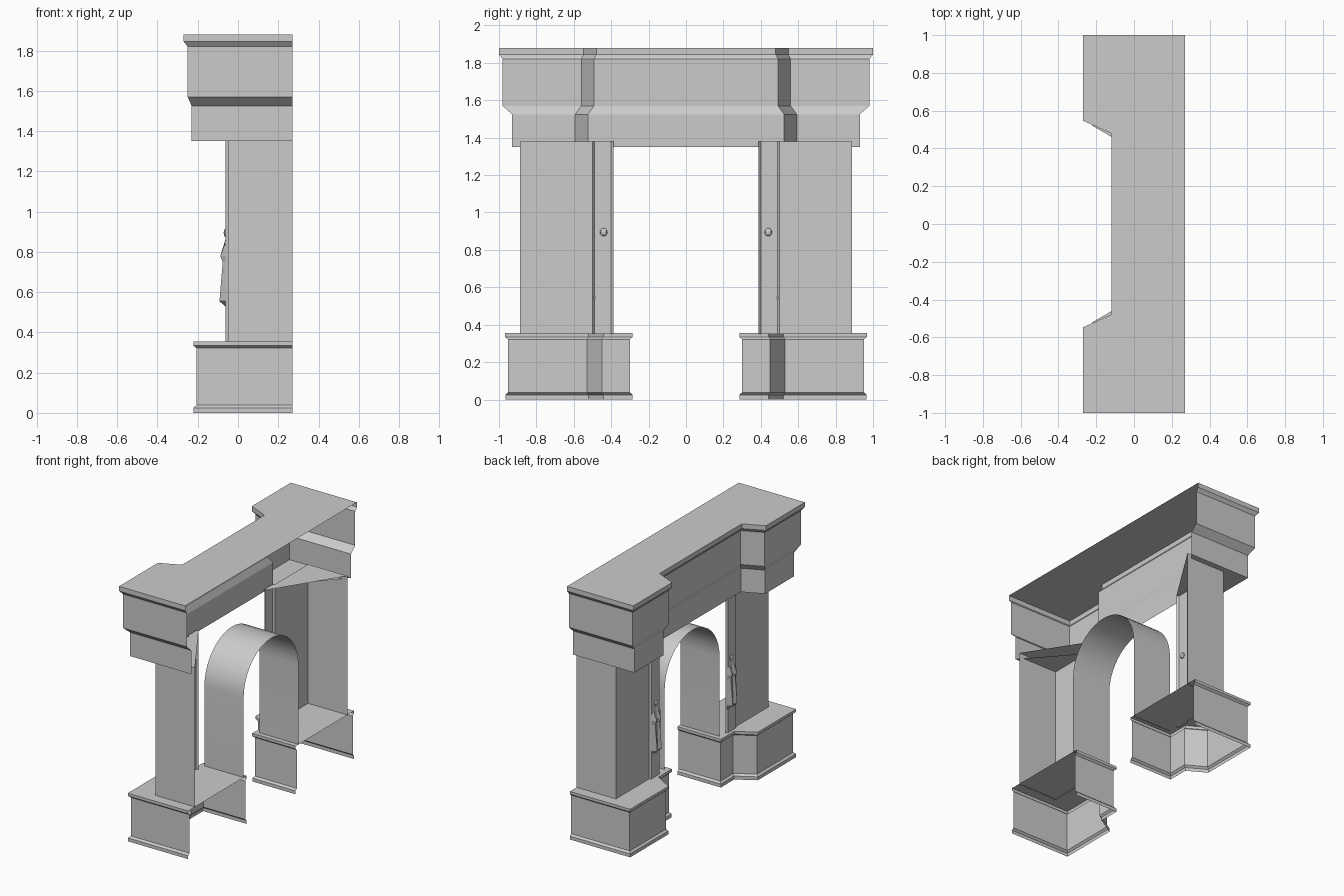
import bpy, bmesh, math
from mathutils import Vector

old = bpy.data.objects.get("Cube")
if old:
    bpy.data.objects.remove(old, do_unlink=True)

stone = bpy.data.materials.new("grey stone")
stone.use_nodes = True
stone.diffuse_color = (0.6, 0.6, 0.6, 1)
stone.node_tree.nodes["Principled BSDF"].inputs["Base Color"].default_value = (0.6, 0.6, 0.6, 1)

BACK = 0.27  # open rear plane of every shell


def finish(bm, name, mirror=False, smooth=False):
    mesh = bpy.data.meshes.new(name)
    bm.to_mesh(mesh)
    bm.free()
    mesh.materials.append(stone)
    ob = bpy.data.objects.new(name, mesh)
    bpy.context.collection.objects.link(ob)
    if mirror:
        mod = ob.modifiers.new("Mirror", 'MIRROR')
        mod.use_axis = (False, True, False)
        mod.use_mirror_merge = False
    if smooth:
        for p in mesh.polygons:
            p.use_smooth = True
    return ob


def mitres(path):
    """Outward mitred direction at each point of an open plan path."""
    pts = [Vector(p) for p in path]
    normals = []
    for a, b in zip(pts, pts[1:]):
        d = (b - a).normalized()
        normals.append(Vector((-d.y, d.x)))
    result = []
    for i in range(len(pts)):
        n0 = normals[max(i - 1, 0)]
        n1 = normals[min(i, len(normals) - 1)]
        result.append((n0 + n1) / (1 + n0.dot(n1)))
    return pts, result


def grid_faces(bm, rows):
    for low, high in zip(rows, rows[1:]):
        for i in range(len(low) - 1):
            bm.faces.new((low[i], high[i], high[i + 1], low[i + 1]))


def moulded_shell(path, profile):
    """Sweep a profile of (x offset, y offset, z) round a plan and cap its top."""
    pts, dirs = mitres(path)
    bm = bmesh.new()
    rows = [[bm.verts.new((p.x + m.x * ox, p.y + m.y * oy, z)) for p, m in zip(pts, dirs)]
            for ox, oy, z in profile]
    grid_faces(bm, rows)
    bm.faces.new(rows[-1][::-1])
    return bm, rows


# Plinths with a stepped plan, base moulding and cap
plan = [(BACK, -0.952), (-0.207, -0.952), (-0.207, -0.53), (-0.07, -0.45),
        (-0.07, -0.3), (BACK, -0.3)]
steps = [(0.014, 0), (0.014, 0.025), (0, 0.038), (0, 0.322), (0.015, 0.335), (0.015, 0.355)]
bm, _ = moulded_shell(plan, [(o, o, z) for o, z in steps])
finish(bm, "plinths", mirror=True)

# Pillars with a raised inner strip
plan = [(BACK, -0.888), (-0.05, -0.888), (-0.05, -0.5), (-0.063, -0.49),
        (-0.063, -0.4), (-0.05, -0.387)]
bm, _ = moulded_shell(plan, [(0, 0, 0.35), (0, 0, 1.38)])
finish(bm, "pillars", mirror=True)

# Entablature with projecting ends and cornice
half = [(BACK, -0.98), (-0.25, -0.98), (-0.25, -0.56), (-0.1, -0.492)]
plan = half + [(x, -y) for x, y in reversed(half)]
profile = [(-0.02, -0.05, 1.35), (-0.02, -0.05, 1.525), (0, 0, 1.57),
           (0, 0, 1.82), (0.02, 0.02, 1.845), (0.02, 0.02, 1.88)]
bm, rows = moulded_shell(plan, profile)
for end in (rows[0][:4], rows[0][4:]):
    bm.faces.new(end)
finish(bm, "entablature")

# Arch lining
R, SPRING, SEGS = 0.32, 0.94, 20
curve = [(-R, 0.35)]
for i in range(SEGS + 1):
    a = math.pi * (1 - i / SEGS)
    curve.append((R * math.cos(a), SPRING + R * math.sin(a)))
curve.append((R, 0.35))
bm = bmesh.new()
grid_faces(bm, [[bm.verts.new((x, y, z)) for y, z in curve] for x in (BACK, -0.05)])
finish(bm, "arch_lining", smooth=True)

# Carved relief figures: pleated body with a gabled shoulder line
bm = bmesh.new()
pleats = [0, 1, 0.5, 1, 0]
body = [(0.53, 0.004), (0.555, 0.03), (0.75, 0.014), (0.78, 0.026), (0.825, 0.002)]
rows = []
for k, (z, depth) in enumerate(body):
    row = []
    for i, pleat in enumerate(pleats):
        u = (i - 2) / 2
        if k == 0:
            lift = 0.012 * (i % 2)
        else:
            lift = 0.035 * (1 - abs(u)) if k == len(body) - 1 else 0
        row.append(bm.verts.new((-0.062 - depth * pleat, -0.44 - 0.052 * u, z + lift)))
    rows.append(row)
for low, high in zip(rows, rows[1:]):
    for i in range(len(low) - 1):
        bm.faces.new((low[i], low[i + 1], high[i + 1], high[i]))
head = bmesh.ops.create_uvsphere(bm, u_segments=10, v_segments=6, radius=0.02)
bmesh.ops.scale(bm, vec=(0.6, 1, 1.1), verts=head["verts"])
bmesh.ops.translate(bm, vec=(-0.06, -0.44, 0.895), verts=head["verts"])
bmesh.ops.recalc_face_normals(bm, faces=[f for f in bm.faces if f.verts[0] in head["verts"]])
finish(bm, "relief_figures", mirror=True)
